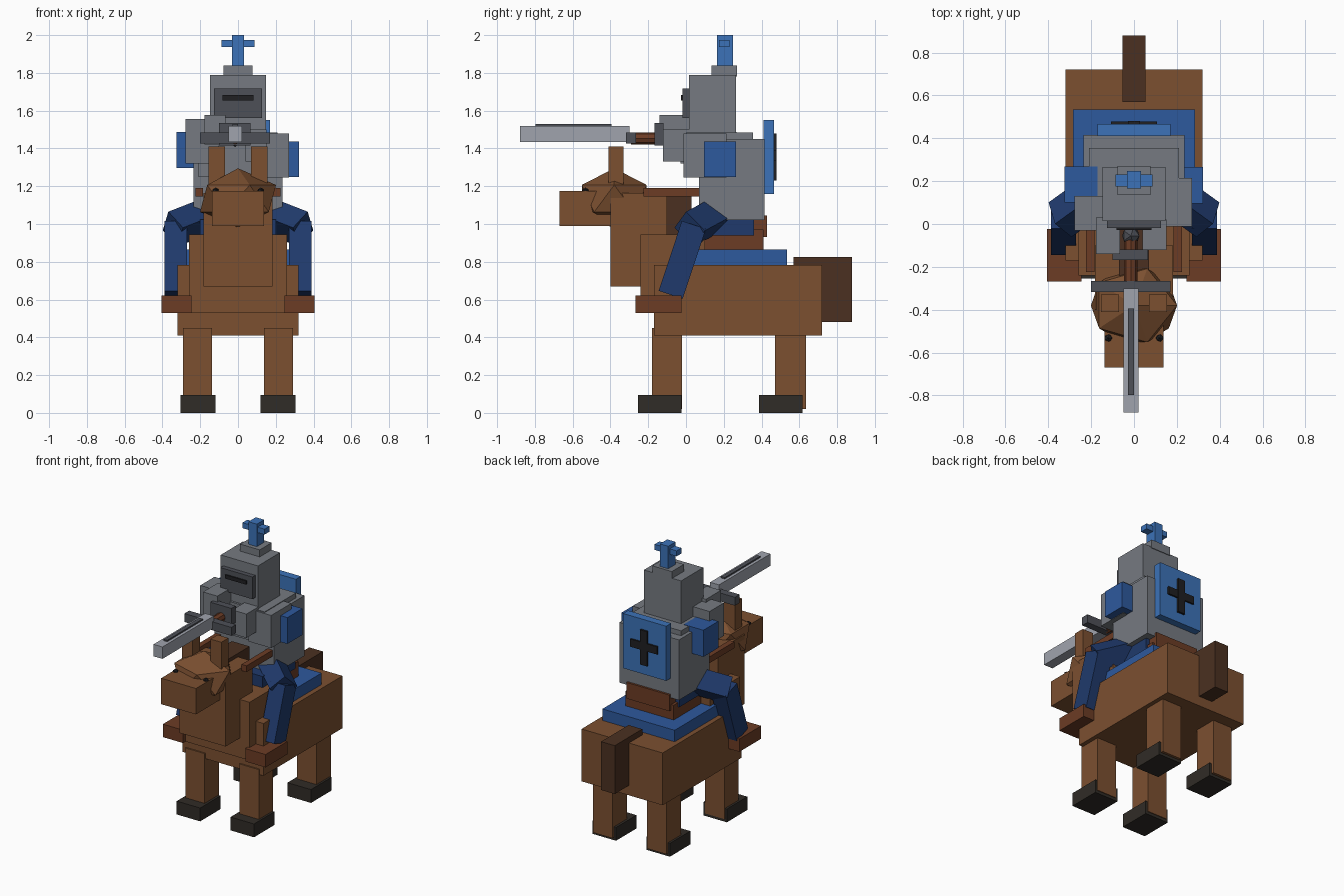
import bpy, math
from mathutils import Matrix, Vector

if "Cube" in bpy.data.objects:
    bpy.data.objects.remove(bpy.data.objects["Cube"])

COLORS = {
    "coat": (0.20, 0.08, 0.03), "mane": (0.07, 0.03, 0.015), "hoof": (0.03, 0.025, 0.02),
    "leather": (0.15, 0.045, 0.018), "blue": (0.027, 0.10, 0.34), "sky": (0.045, 0.17, 0.48),
    "navy": (0.014, 0.042, 0.15), "steel": (0.18, 0.195, 0.22), "iron": (0.075, 0.08, 0.095),
    "blade": (0.35, 0.37, 0.42), "black": (0.014, 0.014, 0.016),
}
MATS = {}
for key, rgb in COLORS.items():
    MATS[key] = bpy.data.materials.new(key)
    MATS[key].diffuse_color = (*rgb, 1)


def finish(name, color):
    ob = bpy.context.object
    ob.name = name
    ob.data.materials.append(MATS[color])
    return ob


def box(name, color, x, y, z):
    """Box from its (min, max) range on each axis."""
    bpy.ops.mesh.primitive_cube_add(size=1, location=[(a + b) / 2 for a, b in (x, y, z)])
    ob = finish(name, color)
    ob.scale = [b - a for a, b in (x, y, z)]
    return ob


def pair(name, color, x, y, z):
    """Box on the +x side and its mirror image."""
    box(name + "_right", color, x, y, z)
    box(name + "_left", color, (-x[1], -x[0]), y, z)


def mid(name, color, half, y, z):
    return box(name, color, (-half, half), y, z)


def gem(name, color, loc, radius):
    bpy.ops.mesh.primitive_ico_sphere_add(subdivisions=1, radius=1, location=loc)
    ob = finish(name, color)
    ob.scale = radius
    return ob


# Horse body
mid("horse_body", "coat", 0.32, (-0.17, 0.72), (0.41, 0.783))
mid("horse_chest", "coat", 0.26, (-0.24, 0.10), (0.53, 0.945))
mid("horse_neck", "coat", 0.183, (-0.40, -0.10), (0.67, 1.165))
mid("horse_mane", "mane", 0.07, (-0.24, 0.03), (0.80, 1.19))
mid("horse_tail", "mane", 0.054, (0.57, 0.88), (0.48, 0.825))
for end, y, hoof_y in (("front", (-0.18, -0.02), (-0.255, -0.025)),
                       ("back", (0.47, 0.635), (0.387, 0.617))):
    pair(end + "_leg", "coat", (0.137, 0.29), y, (0.02, 0.45))
    pair(end + "_hoof", "hoof", (0.12, 0.305), hoof_y, (0, 0.095))

# Horse head
gem("horse_head", "coat", (0, -0.38, 1.135), (0.225, 0.202, 0.16))
mid("horse_muzzle", "coat", 0.137, (-0.67, -0.40), (0.99, 1.175))
pair("horse_ear", "coat", (0.07, 0.155), (-0.41, -0.33), (1.20, 1.41))
for side, s in (("right", 1), ("left", -1)):
    gem("horse_eye_" + side, "black", (s * 0.12, -0.532, 1.175), (0.02, 0.018, 0.018))

# Tack
mid("saddle_blanket", "blue", 0.285, (0.0, 0.535), (0.78, 0.865))
mid("saddle", "leather", 0.19, (0.0, 0.41), (0.86, 0.97))
mid("saddle_cantle", "leather", 0.17, (0.36, 0.43), (0.93, 1.045))
pair("rein", "leather", (0.185, 0.225), (-0.225, 0.325), (1.145, 1.19))
pair("stirrup", "leather", (0.245, 0.405), (-0.268, -0.023), (0.53, 0.622))

# Rider legs
mid("rider_hips", "navy", 0.2, (-0.01, 0.36), (0.94, 1.025))
d = Vector((0.18, -0.13, -0.07))
w = Vector((0.03, 0.10, -0.10))
n = d.cross(w).normalized() * 0.13
for side, s in (("right", 1), ("left", -1)):
    bpy.ops.mesh.primitive_cube_add(size=1)
    thigh = finish("thigh_" + side, "navy")
    axes = Matrix((d, w, n)).transposed().to_4x4()
    thigh.data.transform(Matrix.Translation((0.255, 0.085, 1.008)) @ axes)
    if s < 0:
        thigh.data.transform(Matrix.Diagonal((-1, 1, 1, 1)))
        thigh.data.flip_normals()
    x = sorted((s * 0.27, s * 0.388))
    shin = box("shin_" + side, "navy", x, (-0.087, 0.047), (0.615, 1.005))
    shin.rotation_euler.x = -math.radians(18.4)

# Rider torso and shield
mid("back_armour", "steel", 0.235, (0.07, 0.415), (1.02, 1.45))
mid("chest_armour", "steel", 0.21, (0.0, 0.355), (1.25, 1.485))
mid("shield", "sky", 0.17, (0.41, 0.466), (1.16, 1.55))
mid("shield_cross_upright", "black", 0.028, (0.46, 0.48), (1.23, 1.478))
mid("shield_cross_bar", "black", 0.107, (0.46, 0.478), (1.335, 1.39))

# Arms, raised unevenly to grip the sword
box("shoulder_right", "blue", (0.18, 0.323), (0.095, 0.265), (1.25, 1.438))
box("shoulder_left", "blue", (-0.325, -0.17), (0.10, 0.268), (1.297, 1.487))
box("arm_right", "steel", (0.09, 0.27), (-0.012, 0.215), (1.247, 1.48))
box("arm_left", "steel", (-0.277, -0.10), (-0.03, 0.13), (1.32, 1.555))
box("hand_right", "steel", (0.04, 0.152), (-0.122, 0.02), (1.33, 1.50))
box("hand_left", "steel", (-0.178, -0.065), (-0.14, 0.03), (1.42, 1.577))

# Helmet
mid("helmet", "steel", 0.147, (0.015, 0.265), (1.47, 1.79))
mid("visor", "iron", 0.127, (-0.018, 0.03), (1.56, 1.718))
mid("visor_slit", "black", 0.082, (-0.027, 0.0), (1.655, 1.682))
mid("helmet_cap", "steel", 0.077, (0.135, 0.27), (1.78, 1.84))
mid("crest_upright", "sky", 0.033, (0.165, 0.248), (1.83, 2.0))
mid("crest_bar", "sky", 0.087, (0.175, 0.23), (1.936, 1.975))

# Sword
box("sword_blade", "blade", (-0.05, 0.02), (-0.88, -0.30), (1.435, 1.52))
box("sword_fuller", "iron", (-0.029, -0.001), (-0.797, -0.395), (1.51, 1.53))
box("sword_guard", "iron", (-0.20, 0.17), (-0.318, -0.265), (1.425, 1.485))
box("sword_collar", "iron", (-0.10, 0.065), (-0.168, -0.12), (1.415, 1.535))
bpy.ops.mesh.primitive_cylinder_add(vertices=8, radius=0.032, depth=0.22,
                                    location=(-0.015, -0.18, 1.453),
                                    rotation=(math.pi / 2, 0, 0))
finish("sword_grip", "leather")
gem("sword_pommel", "iron", (-0.015, -0.055, 1.453), (0.045, 0.045, 0.045))

for m in bpy.data.materials:
    if m.users and not m.is_grease_pencil:
        m.use_nodes = True
        m.node_tree.nodes["Principled BSDF"].inputs["Base Color"].default_value = m.diffuse_color
